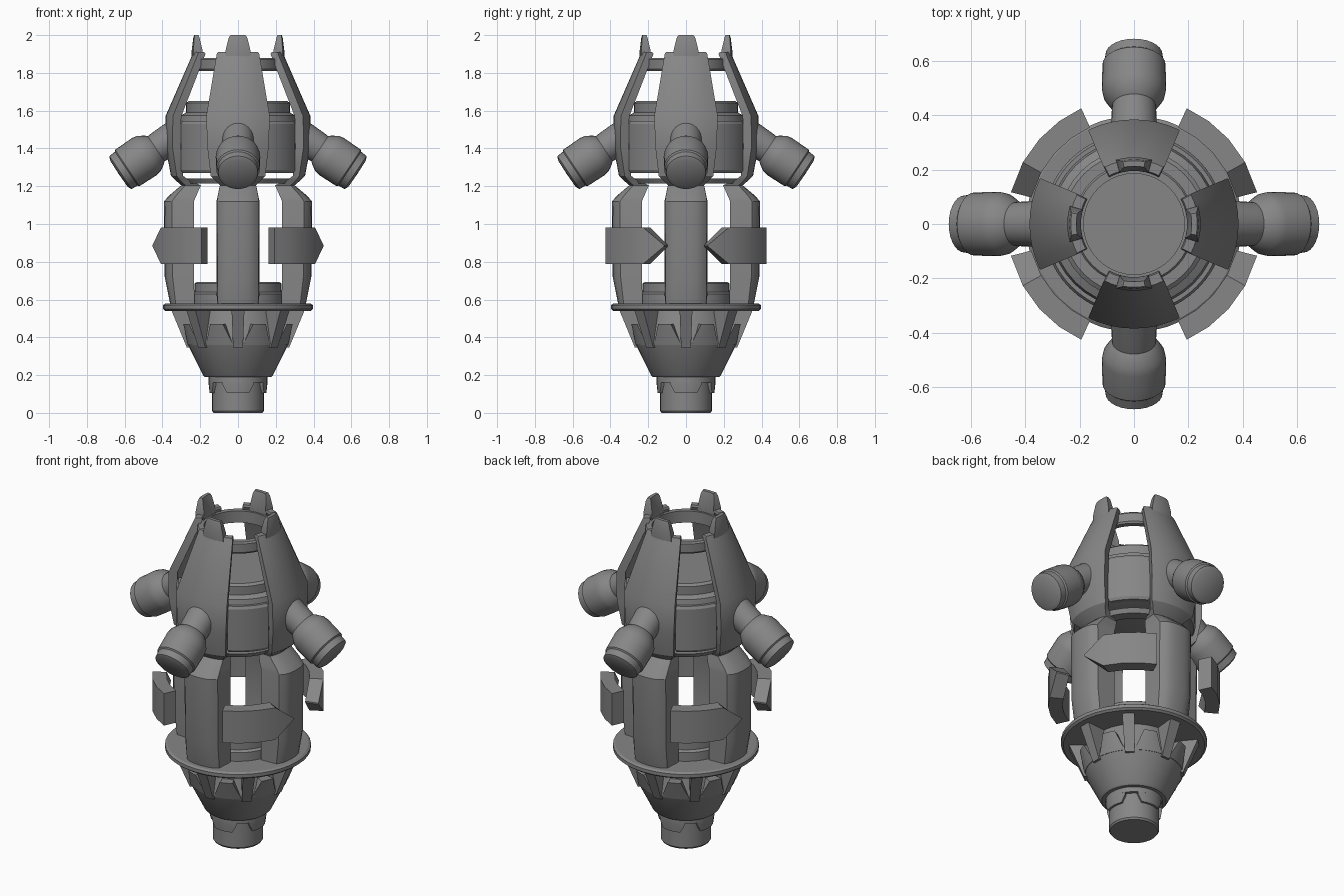
import bpy, bmesh
from math import sin, cos, radians
from mathutils import Matrix, Vector

if "Cube" in bpy.data.objects:
    bpy.data.objects.remove(bpy.data.objects["Cube"])

grey = bpy.data.materials.new("plain_grey")
grey.use_nodes = True
COLOUR = (0.24, 0.24, 0.24, 1)
grey.diffuse_color = COLOUR
grey.node_tree.nodes["Principled BSDF"].inputs["Base Color"].default_value = COLOUR


def polar(r, deg, z):
    return Vector((r * cos(radians(deg)), r * sin(radians(deg)), z))


def loft(name, sections, wrap=False, matrix=None, smooth=30):
    """Skin a list of equal closed sections; cap the ends or join them in a loop."""
    bm = bmesh.new()
    rings = [[bm.verts.new(p) for p in s] for s in sections]
    n = len(rings[0])
    pairs = list(zip(rings, rings[1:])) + ([(rings[-1], rings[0])] if wrap else [])
    for a, b in pairs:
        for i in range(n):
            j = (i + 1) % n
            bm.faces.new((a[i], a[j], b[j], b[i]))
    if not wrap:
        bm.faces.new(rings[0][::-1])
        bm.faces.new(rings[-1])
    bmesh.ops.remove_doubles(bm, verts=bm.verts, dist=0.0001)
    bmesh.ops.recalc_face_normals(bm, faces=bm.faces)
    if matrix:
        bm.transform(matrix)
    mesh = bpy.data.meshes.new(name)
    bm.to_mesh(mesh)
    bm.free()
    mesh.materials.append(grey)
    obj = bpy.data.objects.new(name, mesh)
    bpy.context.collection.objects.link(obj)
    bpy.ops.object.select_all(action='DESELECT')
    obj.select_set(True)
    bpy.context.view_layer.objects.active = obj
    if smooth:
        bpy.ops.object.shade_smooth_by_angle(angle=radians(smooth))
    return obj


def lathe(name, profile, steps=40, matrix=None):
    """Spin a closed (radius, height) profile round the z axis."""
    return loft(name, [[polar(r, 360 * k / steps, z) for r, z in profile]
                       for k in range(steps)], wrap=True, matrix=matrix)


def strip(name, rows, steps=6, smooth=30):
    """Curved slab facing +x; rows are (height, half angle, outer, inner radius),
    with an optional wider inner half angle and a drop at the outer corners."""
    sections = []
    for z, half, outer, inner, *extra in rows:
        inner_half, drop = extra or (half, 0)
        turn = [2 * k / steps - 1 for k in range(steps + 1)]
        sections.append([polar(outer - drop * t ** 4, half * t, z) for t in turn]
                        + [polar(inner, inner_half * t, z) for t in reversed(turn)])
    return loft(name, sections, smooth=smooth)


def ring_copies(obj, count, start=0):
    """Repeat a part evenly round the z axis."""
    base = obj.name
    for k in range(count):
        part = obj if k == 0 else obj.copy()
        if k:
            bpy.context.collection.objects.link(part)
        part.name = f"{base}_{k + 1}"
        part.rotation_euler.z = radians(start + 360 * k / count)


# Bottom nozzle, collar and collar teeth
lathe("bottom_nozzle", [(0, 0), (.13, 0), (.137, .01), (.137, .2), (0, .2)])
lathe("nozzle_collar", [(.12, .16), (.155, .16), (.155, .195), (.12, .195)])
ring_copies(strip("collar_tooth", [(.105, 23, .15, .12), (.15, 32, .155, .12),
                                   (.17, 32, .155, .12)]), 4)

# Lower cone with its crown of peaks and ribs
lathe("lower_cone", [(0, .19), (.175, .19), (.185, .2), (.27, .37), (.23, .55), (0, .55)])
ring_copies(strip("crown_peak", [(.36, 17, .267, .2), (.47, 7, .3, .22)]), 8, 22.5)
ring_copies(strip("cone_rib", [(.345, 5.5, .272, .2), (.36, 5.5, .278, .2),
                               (.545, 5.5, .355, .2)], steps=1, smooth=0), 8)

# Wide flange and the inner socket above it
lathe("flange", [(0, .54), (.385, .54), (.397, .55), (.397, .57), (.385, .578), (0, .578)])
lathe("inner_socket", [(0, .57), (.245, .57), (.245, .63), (.23, .64), (.23, .685),
                       (.22, .692), (0, .692)])

# Pillars that swell into the upper shell panels
ring_copies(strip("pillar_panel", [
    (.57, 18, .358, .255, 26, .012), (.72, 17.5, .388, .26, 26, .025),
    (1.12, 17.5, .392, .26, 26, .025), (1.15, 18, .365, .245, 26, .02),
    (1.205, 19, .3, .215, 24, .005), (1.235, 22, .335, .285),
    (1.255, 24, .355, .318), (1.4, 25, .382, .335), (1.57, 26, .384, .334),
    (1.9, 28, .24, .195), (1.91, 27, .235, .2)], steps=8), 4)
ring_copies(strip("top_tab", [(1.88, 16, .245, .195), (1.92, 15.5, .245, .195),
                              (1.985, 12, .237, .208), (2, 10, .232, .212)]), 4)

# Central drum, its support ring and the upper hoop
lathe("central_drum", [(0, 1.27), (.3, 1.27), (.322, 1.28), (.322, 1.535), (.31, 1.545),
                       (.303, 1.575), (.275, 1.59), (.275, 1.64), (.26, 1.652), (0, 1.652)])
lathe("support_ring", [(.21, 1.215), (.27, 1.215), (.285, 1.24), (.21, 1.24)])
lathe("upper_hoop", [(.185, 1.81), (.215, 1.81), (.222, 1.82), (.222, 1.87),
                     (.215, 1.88), (.185, 1.88)])

# Raised cover plates on the drum between the panels
ring_copies(strip("drum_cover", [(1.27, 19, .325, .3), (1.285, 20, .334, .3),
                                 (1.53, 20, .334, .3), (1.545, 19, .325, .3)]), 4, 45)

# Angled side thrusters
tilt = Matrix.Translation((.629, 0, 1.268)) @ Matrix.Rotation(radians(123.7), 4, 'Y')
ring_copies(lathe("thruster", [
    (0, .004), (.085, .002), (.105, -.008), (.108, -.045), (.116, -.052), (.118, -.16),
    (.112, -.19), (.09, -.225), (.08, -.235), (.082, -.26), (.085, -.36),
    (0, -.36)], steps=28, matrix=tilt), 4)

# Pointed guard plates, mirrored into the four corners
plate = [(65.5, .096), (54, .096), (42, .096), (29, .096), (14.5, .004)]
for side_x, x_name in ((1, "left"), (-1, "right")):
    for side_y, y_name in ((-1, "front"), (1, "back")):
        mirror = Matrix.Diagonal((side_x, side_y, 1, 1))
        sections = [[mirror @ polar(r, a, .885 + s * h)
                     for r, s in ((.467, -1), (.467, 1), (.39, 1), (.39, -1))]
                    for a, h in plate]
        loft(f"guard_plate_{y_name}_{x_name}", sections, smooth=20)
